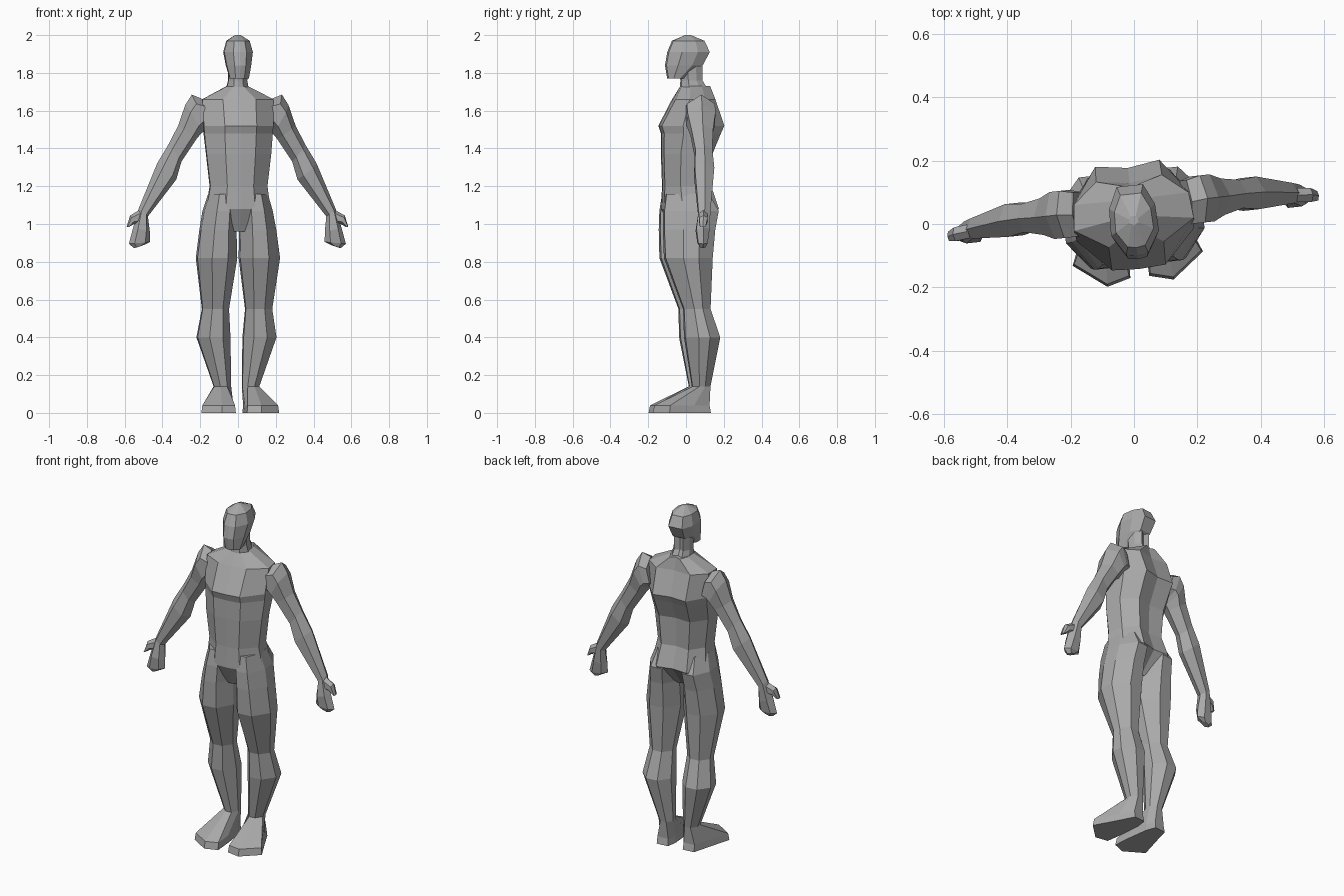
import bpy, bmesh, math
from mathutils import Vector

default = bpy.data.objects.get("Cube")
if default:
    bpy.data.objects.remove(default, do_unlink=True)

# The whole figure is turned slightly toward its left
TURN = math.radians(6.3)

grey = bpy.data.materials.new("mid_grey")
grey.use_nodes = True
COLOUR = (0.4, 0.4, 0.4, 1)
grey.diffuse_color = COLOUR
grey.node_tree.nodes["Principled BSDF"].inputs["Base Color"].default_value = COLOUR


def loft(name, rings, mirrored=False):
    """Skin a list of equal-length point rings and cap both ends."""
    bm = bmesh.new()
    loops = [[bm.verts.new(p) for p in ring] for ring in rings]
    count = len(loops[0])
    for low, high in zip(loops, loops[1:]):
        for i in range(count):
            j = (i + 1) % count
            bm.faces.new((low[i], low[j], high[j], high[i]))
    bm.faces.new(loops[0])
    bm.faces.new(loops[-1])
    bmesh.ops.recalc_face_normals(bm, faces=bm.faces)
    mesh = bpy.data.meshes.new(name)
    bm.to_mesh(mesh)
    bm.free()
    mesh.materials.append(grey)
    part = bpy.data.objects.new(name, mesh)
    bpy.context.collection.objects.link(part)
    part.rotation_euler.z = TURN
    if mirrored:
        part.modifiers.new("both_sides", 'MIRROR')
    return part


def body_ring(z, half, front, back, spine=0.015):
    """Symmetric trunk section: flat front panel, flat sides, grooved back."""
    depth = back - front
    side = [(0, front), (half * 0.46, front + 0.005),
            (half, front + depth * 0.32), (half * 0.96, back - depth * 0.3),
            (half * 0.55, back), (0, back - spine)]
    other = [(-x, y) for x, y in side[-2:0:-1]]
    return [Vector((x, y, z)) for x, y in side + other]


def leg_ring(z, inner, outer, front, back):
    """Eight-sided section between four limits."""
    cx, cy = (inner + outer) / 2, (front + back) / 2
    rx, ry = (outer - inner) / 2, (back - front) / 2
    shape = [(-.45, -1), (.35, -1), (1, -.3), (1, .35),
             (.4, 1), (-.4, 1), (-1, .35), (-1, -.3)]
    return [Vector((cx + rx * u, cy + ry * v, z)) for u, v in shape]


def arm_ring(outer, inner, y, depth):
    """Six-sided section spanning an outer and an inner (x, z) point."""
    a = Vector((outer[0], y, outer[1]))
    b = Vector((inner[0], y, inner[1]))
    ring = []
    for i in range(6):
        angle = math.tau * i / 6
        offset = Vector((0, depth * 1.15 * math.sin(angle), 0))
        ring.append((a + b) / 2 + (a - b) / 2 * math.cos(angle) + offset)
    return ring


# Trunk, from crotch to neck base
loft("torso", [body_ring(*r) for r in [
    (0.96, 0.07, -0.07, 0.07),
    (1.08, 0.17, -0.13, 0.165),
    (1.2, 0.152, -0.125, 0.125),
    (1.37, 0.172, -0.13, 0.13),
    (1.48, 0.182, -0.13, 0.175),
    (1.52, 0.185, -0.143, 0.193),
    (1.66, 0.19, -0.07, 0.145),
    (1.73, 0.055, -0.03, 0.125)]])

# Neck
loft("neck", [body_ring(*r) for r in [
    (1.7, 0.062, -0.035, 0.12),
    (1.76, 0.05, -0.03, 0.085),
    (1.86, 0.05, -0.04, 0.085)]])

# Head, from chin to crown
loft("head", [body_ring(*r, spine=0) for r in [
    (1.77, 0.05, -0.1, -0.01),
    (1.84, 0.065, -0.112, 0.085),
    (1.91, 0.076, -0.1, 0.122),
    (1.97, 0.06, -0.075, 0.095),
    (2.0, 0.015, -0.005, 0.025)]])

# Legs, from hip to ankle
ANKLE = (0.14, 0.03, 0.12, 0.025, 0.12)
loft("legs", [leg_ring(*r) for r in [
    (1.16, 0.02, 0.155, -0.115, 0.11),
    (1.07, 0.01, 0.182, -0.128, 0.16),
    (0.97, 0.012, 0.2, -0.13, 0.14),
    (0.82, 0.008, 0.22, -0.125, 0.125),
    (0.55, 0.045, 0.185, -0.025, 0.115),
    (0.4, 0.035, 0.21, -0.02, 0.165),
    ANKLE]], mirrored=True)

# Feet, splayed outward, rising from the sole to the ankle
sole = [(0.03, -0.168), (0.105, -0.188), (0.207, -0.11), (0.15, 0.03),
        (0.115, 0.12), (0.045, 0.12), (0.03, 0.06), (0.027, -0.06)]
middle = Vector((0.1, -0.02))
instep = [middle + (Vector(p) - middle) * 0.95 for p in sole]
loft("feet", [
    [Vector((x, y, 0)) for x, y in sole],
    [Vector((p.x, p.y, 0.04)) for p in instep],
    leg_ring(*ANKLE)], mirrored=True)

# Arms with shoulder, elbow, wrist and mitten hand
loft("arms", [arm_ring(*r) for r in [
    ((0.19, 1.665), (0.15, 1.5), 0.05, 0.07),
    ((0.24, 1.685), (0.175, 1.49), 0.055, 0.075),
    ((0.275, 1.63), (0.19, 1.48), 0.055, 0.075),
    ((0.313, 1.52), (0.215, 1.45), 0.055, 0.058),
    ((0.365, 1.42), (0.295, 1.33), 0.057, 0.045),
    ((0.425, 1.32), (0.323, 1.235), 0.055, 0.052),
    ((0.525, 1.08), (0.475, 1.04), 0.042, 0.032),
    ((0.555, 0.98), (0.466, 0.96), 0.032, 0.035),
    ((0.578, 0.895), (0.465, 0.905), 0.03, 0.025),
    ((0.55, 0.872), (0.5, 0.888), 0.03, 0.015)]], mirrored=True)

# Thumbs on the outer edge of each hand
loft("thumbs", [arm_ring(*r) for r in [
    ((0.52, 1.075), (0.51, 1.0), 0.035, 0.022),
    ((0.572, 1.045), (0.55, 1.0), 0.03, 0.022),
    ((0.59, 0.985), (0.577, 0.985), 0.025, 0.015)]], mirrored=True)
